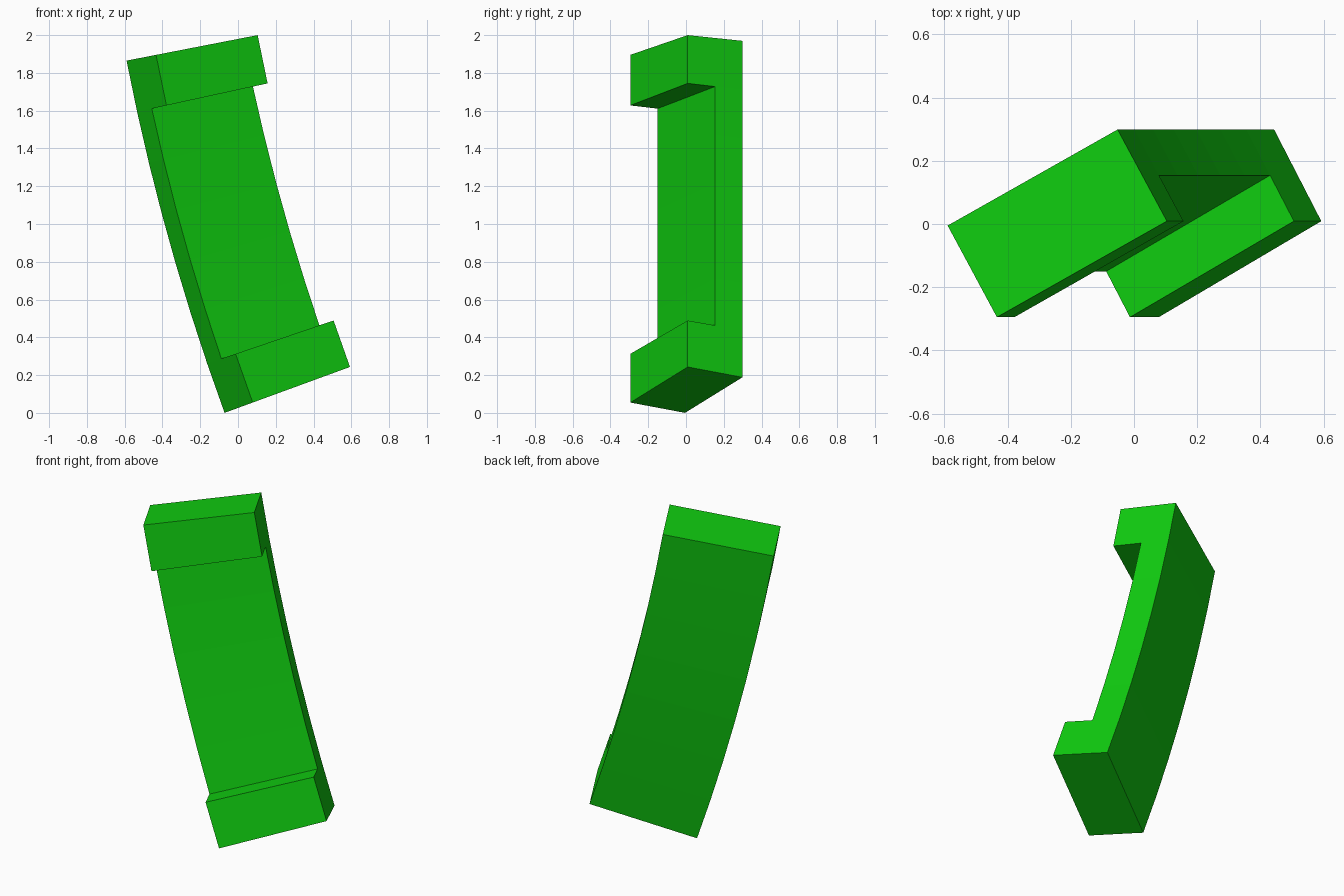
import bpy
import bmesh
from math import radians, sin, cos
from mathutils import Vector

old = bpy.data.objects.get("Cube")
if old:
    bpy.data.objects.remove(old, do_unlink=True)

SEGMENTS = 7
RADIUS = 12.2                                   # bend radius of the outer edge
ANGLE_LOW, ANGLE_TOP = radians(20.1), radians(11.0)
CORNER = Vector((0, -0.005))                    # outer corner of the section
ACROSS = Vector((0.548, 0.304))                 # width direction of the section
DEPTH = Vector((0.159, -0.29))                  # back-to-front direction
CENTRE = Vector((-0.59 + RADIUS * cos(ANGLE_TOP), 1.865 + RADIUS * sin(ANGLE_TOP)))

green = bpy.data.materials.new("green")
green.use_nodes = True
green.diffuse_color = (0.005, 0.6, 0.005, 1)
green.node_tree.nodes["Principled BSDF"].inputs["Base Color"].default_value = green.diffuse_color


def bend(co):
    """Place (across, depth, along), each 0 to 1, on the leaning arc."""
    section = CORNER + ACROSS * co.x + DEPTH * co.y
    angle = ANGLE_LOW + (ANGLE_TOP - ANGLE_LOW) * co.z
    reach = RADIUS - section.x
    return Vector((CENTRE.x - reach * cos(angle), section.y, CENTRE.y - reach * sin(angle)))


# Straight slab, cut into equal segments
bm = bmesh.new()
bmesh.ops.create_cube(bm, size=1)
for v in bm.verts:
    v.co = Vector((v.co.x + 0.5, (v.co.y + 0.5) / 2, v.co.z + 0.5))
for i in range(1, SEGMENTS):
    bmesh.ops.bisect_plane(bm, geom=bm.verts[:] + bm.edges[:] + bm.faces[:],
                           plane_co=(0, 0, i / SEGMENTS), plane_no=(0, 0, 1))

# End blocks raised from the first and last segments
bm.normal_update()
ends = [f for f in bm.faces if f.normal.y > 0.9
        and abs(f.calc_center_median().z - 0.5) > 0.5 - 1 / SEGMENTS]
for face in bmesh.ops.extrude_discrete_faces(bm, faces=ends)["faces"]:
    bmesh.ops.translate(bm, verts=face.verts[:], vec=(0, 0.5, 0))

# Bend the whole bracket
for v in bm.verts:
    v.co = bend(v.co)
bmesh.ops.recalc_face_normals(bm, faces=bm.faces[:])

mesh = bpy.data.meshes.new("curved_bracket")
bm.to_mesh(mesh)
bm.free()
mesh.materials.append(green)
bracket = bpy.data.objects.new("curved_bracket", mesh)
bpy.context.collection.objects.link(bracket)
